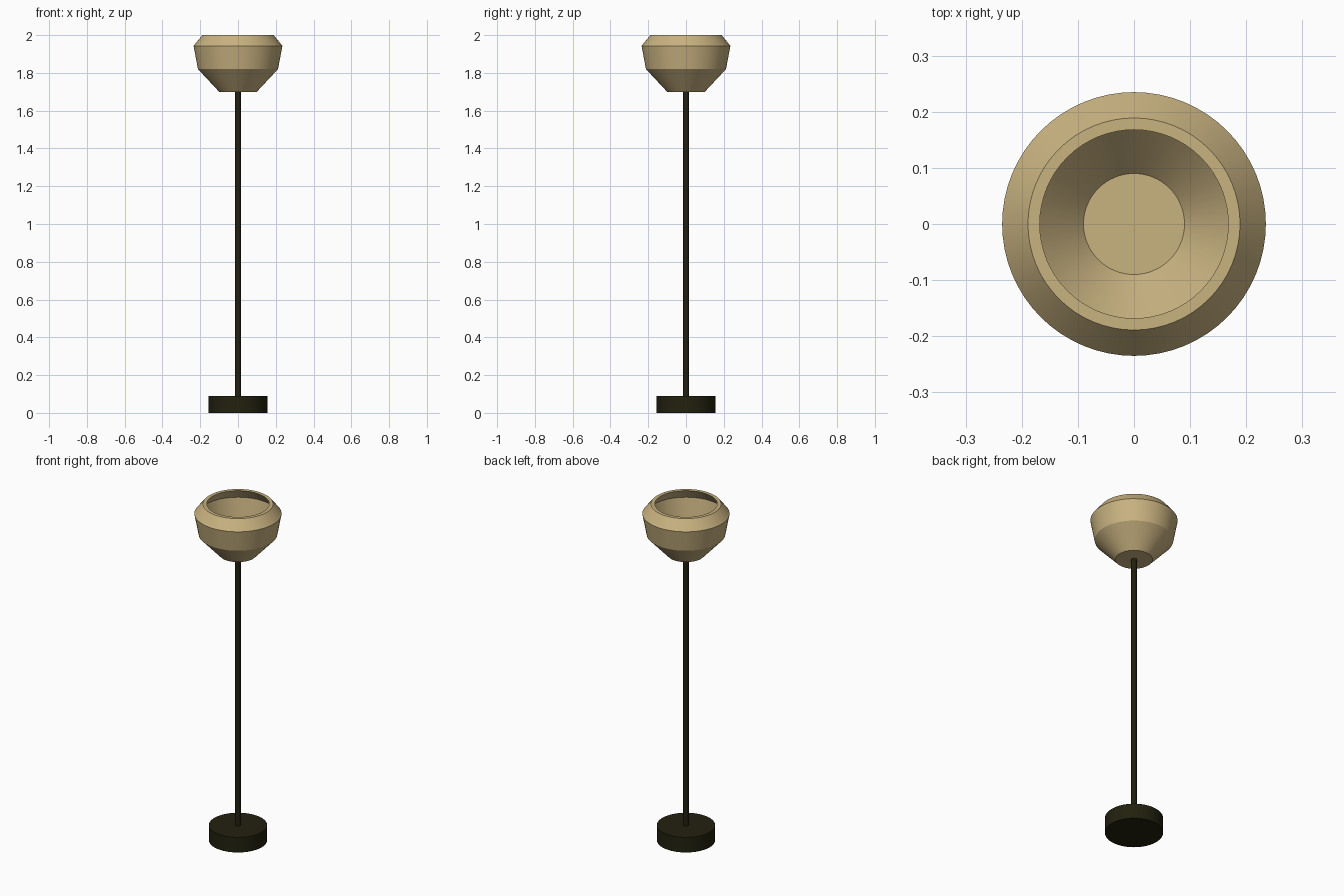
import bpy
import bmesh
import math

SEGMENTS = 64

cube = bpy.data.objects.get("Cube")
if cube:
    bpy.data.objects.remove(cube, do_unlink=True)


def make_material(name, rgb):
    mat = bpy.data.materials.new(name)
    mat.use_nodes = True
    color = (*rgb, 1.0)
    mat.diffuse_color = color
    mat.node_tree.nodes["Principled BSDF"].inputs["Base Color"].default_value = color
    return mat


def lathe(name, profile, mat):
    """Revolve a (radius, height) profile that starts and ends on the z axis."""
    bm = bmesh.new()
    verts = [bm.verts.new((r, 0, z)) for r, z in profile]
    edges = [bm.edges.new(pair) for pair in zip(verts, verts[1:])]
    bmesh.ops.spin(bm, geom=verts + edges, cent=(0, 0, 0), axis=(0, 0, 1),
                   angle=math.tau, steps=SEGMENTS, use_merge=False)
    bmesh.ops.remove_doubles(bm, verts=bm.verts, dist=0.0001)
    bmesh.ops.recalc_face_normals(bm, faces=bm.faces)
    mesh = bpy.data.meshes.new(name)
    bm.to_mesh(mesh)
    bm.free()
    mesh.materials.append(mat)
    obj = bpy.data.objects.new(name, mesh)
    bpy.context.collection.objects.link(obj)
    bpy.ops.object.select_all(action="DESELECT")
    obj.select_set(True)
    bpy.context.view_layer.objects.active = obj
    bpy.ops.object.shade_smooth_by_angle(angle=math.radians(20))
    return obj


def cylinder(name, radius, bottom, top, mat):
    return lathe(name, [(0, bottom), (radius, bottom), (radius, top), (0, top)], mat)


tan = make_material("warm tan", (0.58, 0.445, 0.216))
dark = make_material("dark olive", (0.016, 0.015, 0.0045))

# Weighted foot and slender pole
cylinder("base", 0.157, 0, 0.09, dark)
cylinder("pole", 0.015, 0.08, 1.71, dark)

# Open bowl shade: outer wall going up, then inner wall going down to the floor
outer = [(0, 1.70), (0.1, 1.70), (0.212, 1.82), (0.235, 1.943), (0.189, 2.0)]
inner = [(0.168, 2.0), (0.213, 1.94), (0.192, 1.83), (0.09, 1.72), (0, 1.72)]
lathe("shade", outer + inner, tan)
